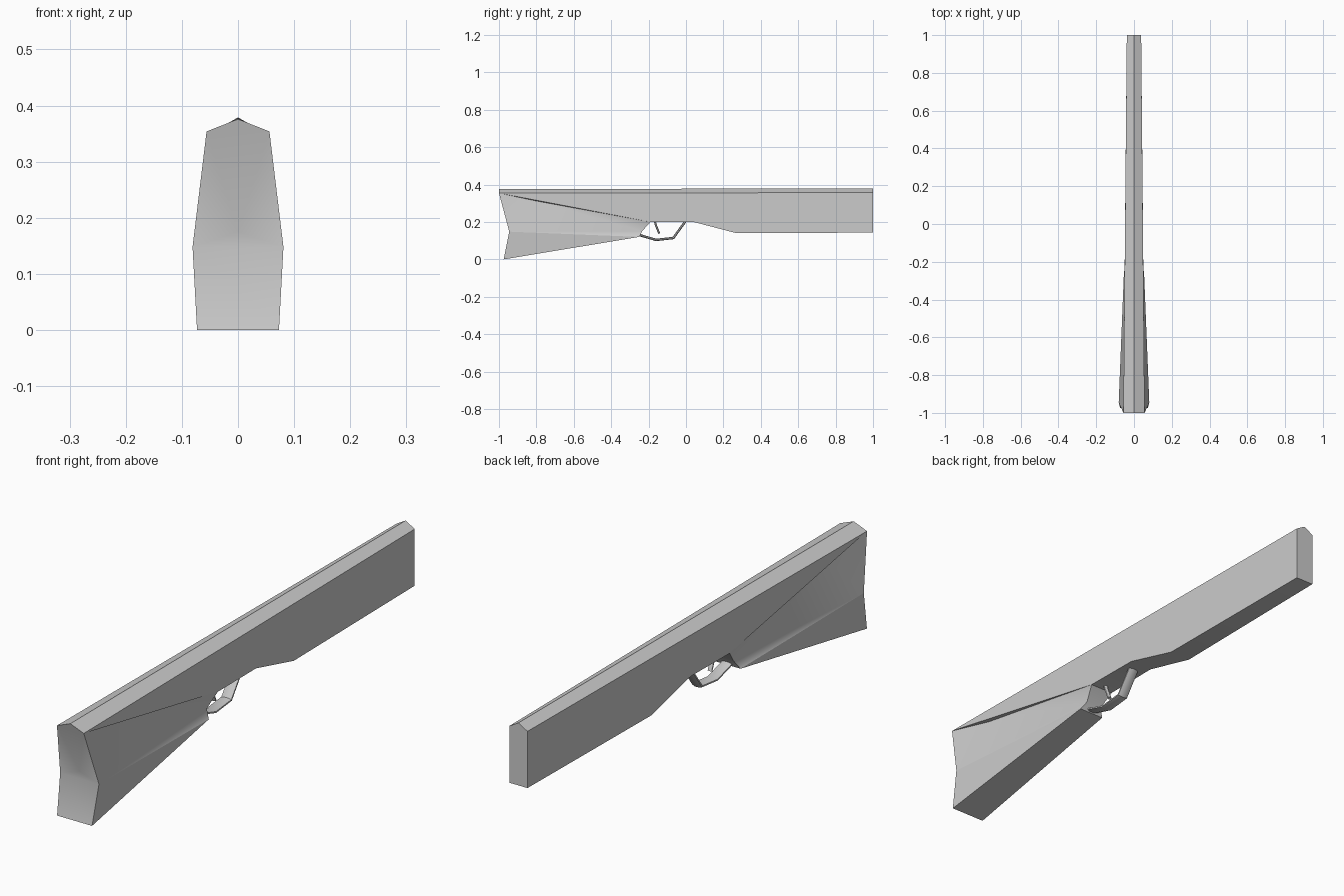
import bpy, bmesh, math
from mathutils import Vector

if "Cube" in bpy.data.objects:
    bpy.data.objects.remove(bpy.data.objects["Cube"])


def finish(bm, name, angle):
    bmesh.ops.recalc_face_normals(bm, faces=bm.faces)
    me = bpy.data.meshes.new(name)
    bm.to_mesh(me)
    bm.free()
    ob = bpy.data.objects.new(name, me)
    bpy.context.collection.objects.link(ob)
    bpy.ops.object.select_all(action='DESELECT')
    ob.select_set(True)
    bpy.context.view_layer.objects.active = ob
    bpy.ops.object.shade_smooth_by_angle(angle=math.radians(angle))
    return ob


# Body and stock: named corners of one half, mirrored across x = 0
half = {
    'shoulder_rear': (.056, -1, .354), 'shoulder_front': (.038, 1, .357),
    'front_low': (.038, 1, .143), 'belly': (.044, .27, .140),
    'waist_front': (.047, .04, .20), 'waist_rear': (.049, -.19, .20),
    'cheek': (.040, -.80, .312), 'neck': (.034, -.235, .15),
    'grip': (.053, -.25, .12), 'butt_mid': (.081, -.945, .148),
    'butt_low': (.073, -.975, 0),
}
centre = {'ridge_rear': (0, -1, .376), 'ridge_front': (0, 1, .379),
          'butt_notch': (0, -.945, .175)}

bm = bmesh.new()
mid = {k: bm.verts.new(p) for k, p in centre.items()}
sides = []
for s in (1, -1):
    d = {k: bm.verts.new((s * x, y, z)) for k, (x, y, z) in half.items()}
    d.update(mid)
    sides.append(d)

side_faces = [
    'ridge_rear ridge_front shoulder_front shoulder_rear',
    'shoulder_rear shoulder_front waist_front waist_rear',
    'shoulder_front front_low belly waist_front',
    'shoulder_rear waist_rear cheek', 'shoulder_rear cheek butt_mid',
    'cheek waist_rear neck', 'cheek neck butt_mid',
    'butt_mid neck grip', 'butt_mid grip butt_low',
    'shoulder_rear butt_mid butt_notch',
]
for d in sides:
    for f in side_faces:
        bm.faces.new([d[k] for k in f.split()])

# Faces that bridge the two halves along the underside
R, L = sides
under = ['front_low', 'belly', 'waist_front', 'waist_rear', 'neck', 'grip',
         'butt_low', 'butt_mid']
for a, b in zip(under, under[1:]):
    bm.faces.new((R[a], R[b], L[b], L[a]))
bm.faces.new((R['butt_mid'], mid['butt_notch'], L['butt_mid']))
bm.faces.new((R['shoulder_rear'], mid['ridge_rear'], L['shoulder_rear'], mid['butt_notch']))
bm.faces.new((R['front_low'], R['shoulder_front'], mid['ridge_front'],
              L['shoulder_front'], L['front_low']))
finish(bm, 'body_and_stock', 30)


def strap(name, path, width, thick, n=8):
    """Oval bar swept along a (y, z) path with mitred corners."""
    pts = [Vector(p) for p in path]
    bm = bmesh.new()
    rings = []
    for i, p in enumerate(pts):
        a = (p - pts[i - 1]).normalized() if i else (pts[1] - p).normalized()
        b = (pts[i + 1] - p).normalized() if i < len(pts) - 1 else a
        t = (a + b).normalized()
        nrm = Vector((-t.y, t.x)) / max(t.dot(a), .5)
        ring = []
        for k in range(n):
            ang = math.tau * (k + .5) / n
            q = p + nrm * math.sin(ang) * thick / 2
            ring.append(bm.verts.new((math.cos(ang) * width / 2, q.x, q.y)))
        rings.append(ring)
    for r0, r1 in zip(rings, rings[1:]):
        for k in range(n):
            j = (k + 1) % n
            bm.faces.new((r0[k], r0[j], r1[j], r1[k]))
    bm.faces.new(rings[0])
    bm.faces.new(rings[-1])
    return finish(bm, name, 40)


# Guard loop and trigger
strap('trigger_guard', [(-.26, .135), (-.235, .126), (-.16, .104), (-.068, .114), (-.002, .205)],
      .045, .014)
strap('trigger', [(-.168, .21), (-.162, .185), (-.143, .138)], .018, .012)
